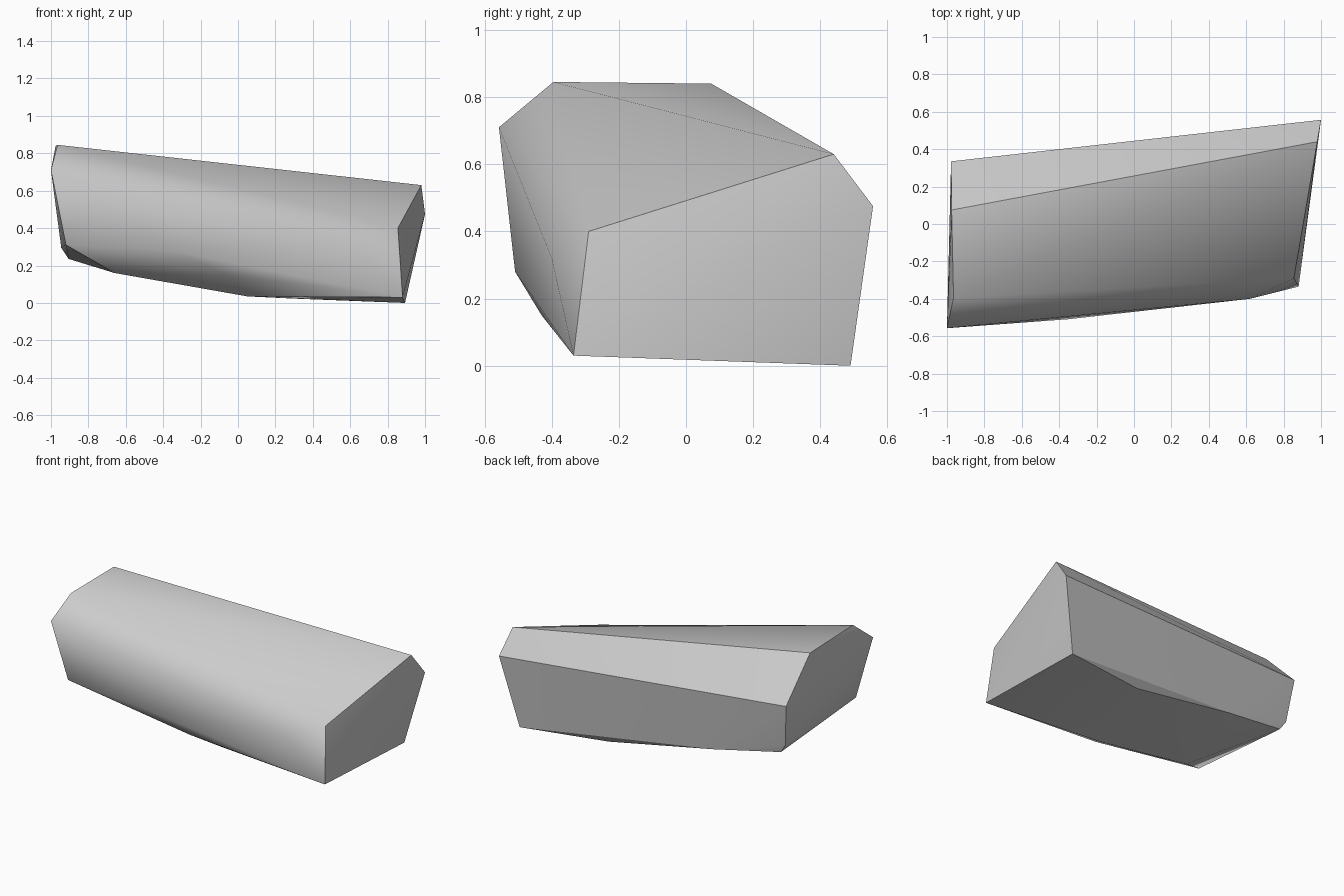
import bpy, bmesh
from math import radians

cube = bpy.data.objects.get("Cube")
if cube:
    bpy.data.objects.remove(cube)

# Single stone colour
stone = bpy.data.materials.new("grey_stone")
stone.use_nodes = True
grey = (0.6, 0.6, 0.6, 1)
stone.diffuse_color = grey
stone.node_tree.nodes["Principled BSDF"].inputs["Base Color"].default_value = grey

# Five-sided broad end
right_end = [(0.855, -0.29, 0.40), (0.98, 0.44, 0.63), (1.0, 0.557, 0.475),
             (0.893, 0.49, 0.0), (0.88, -0.335, 0.03)]
# Raised opposite end
left_end = [(-1.0, -0.557, 0.71), (-0.965, -0.395, 0.845), (-0.975, 0.075, 0.84),
            (-0.978, 0.335, 0.58), (-0.945, 0.295, 0.295), (-0.905, 0.285, 0.235),
            (-0.92, -0.49, 0.31)]
# Bulges on the front face
front_bulge = [(0.62, -0.40, 0.32), (-0.35, -0.509, 0.28), (-0.06, -0.43, 0.15)]
# Chamfer under the front, and the lower back edge
underside = [(0.05, -0.26, 0.035), (-0.66, -0.30, 0.16),
             (0.3, 0.39, 0.023), (-0.45, 0.345, 0.155)]

# Wrap the corners in a closed faceted skin
bm = bmesh.new()
for corner in right_end + left_end + front_bulge + underside:
    bm.verts.new(corner)
bmesh.ops.convex_hull(bm, input=bm.verts)
loose = [v for v in bm.verts if not v.link_faces]
bmesh.ops.delete(bm, geom=loose, context='VERTS')
bmesh.ops.recalc_face_normals(bm, faces=bm.faces)

mesh = bpy.data.meshes.new("stone_block")
bm.to_mesh(mesh)
bm.free()
mesh.materials.append(stone)
block = bpy.data.objects.new("stone_block", mesh)
bpy.context.collection.objects.link(block)

# Soft shading across gentle facets, crisp main edges
bpy.ops.object.select_all(action='DESELECT')
block.select_set(True)
bpy.context.view_layer.objects.active = block
bpy.ops.object.shade_smooth_by_angle(angle=radians(30))
